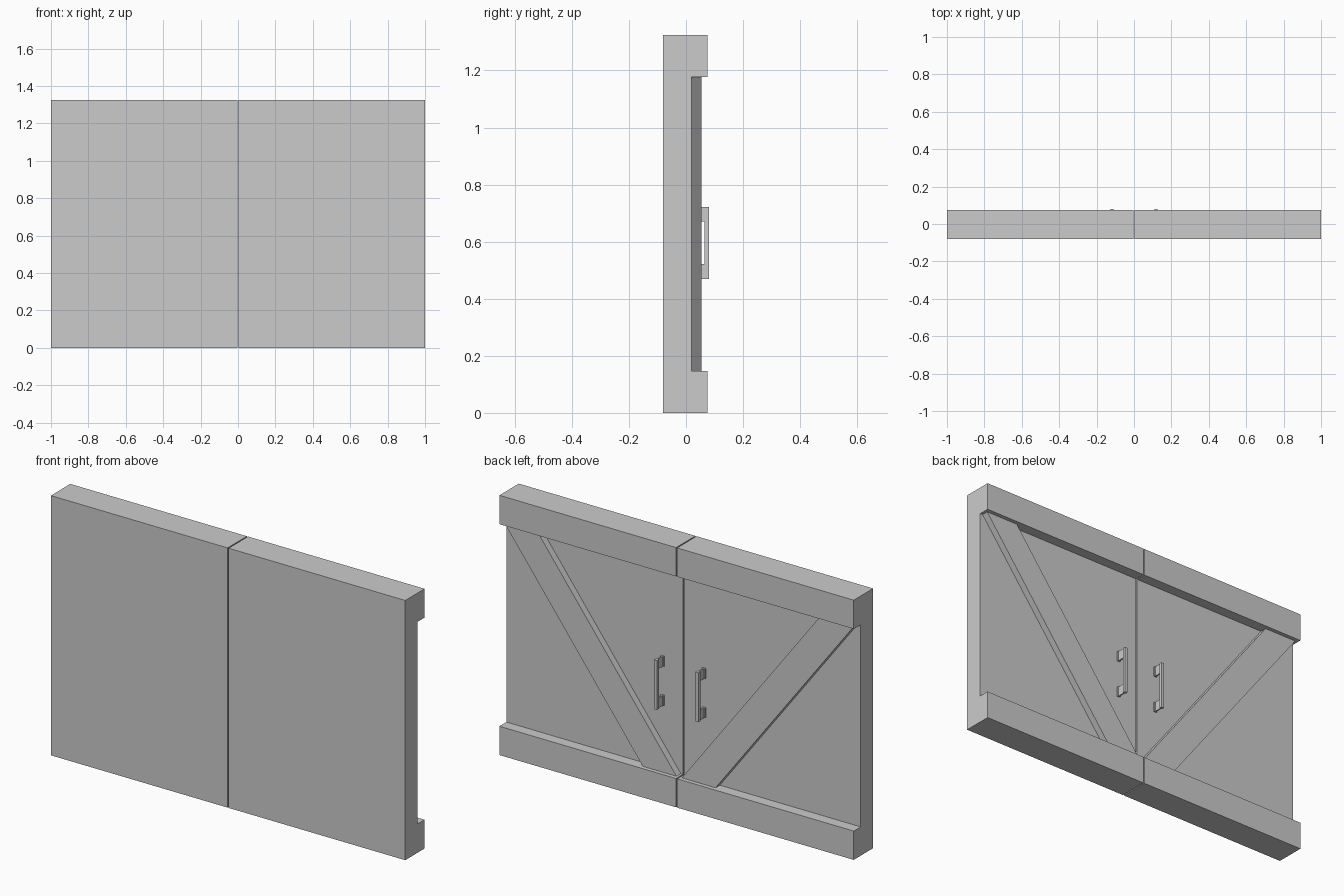
import bpy
import bmesh
from mathutils import Vector

cube = bpy.data.objects.get("Cube")
if cube:
    bpy.data.objects.remove(cube, do_unlink=True)

# Single flat grey
grey = bpy.data.materials.new("plain grey")
grey.use_nodes = True
grey.diffuse_color = (0.6, 0.6, 0.6, 1)
grey.node_tree.nodes["Principled BSDF"].inputs["Base Color"].default_value = (0.6, 0.6, 0.6, 1)

HEIGHT, RAIL = 1.325, 0.147
FRONT, PANEL_BACK, BRACE_BACK, RAIL_BACK = -0.08, 0.02, 0.055, 0.076
SEAM = 0.003


def extrude(name, profile, direction):
    """Sweep a closed flat profile along a vector into a solid."""
    bm = bmesh.new()
    face = bm.faces.new([bm.verts.new(p) for p in profile])
    swept = bmesh.ops.extrude_face_region(bm, geom=[face])["geom"]
    verts = [g for g in swept if isinstance(g, bmesh.types.BMVert)]
    bmesh.ops.translate(bm, verts=verts, vec=Vector(direction))
    bmesh.ops.recalc_face_normals(bm, faces=bm.faces)
    mesh = bpy.data.meshes.new(name)
    bm.to_mesh(mesh)
    bm.free()
    mesh.materials.append(grey)
    obj = bpy.data.objects.new(name, mesh)
    bpy.context.collection.objects.link(obj)
    return obj


def block(name, x, width, y0, y1, z0, z1):
    """Upright box centred on x."""
    a, b = x - width / 2, x + width / 2
    return extrude(name, [(a, y0, z0), (b, y0, z0), (b, y0, z1), (a, y0, z1)], (0, y1 - y0, 0))


for side, s in (("left", 1), ("right", -1)):
    # Door leaf: panel with thick top and bottom rails, as one C section
    top = HEIGHT - RAIL
    section = [(FRONT, 0), (RAIL_BACK, 0), (RAIL_BACK, RAIL), (PANEL_BACK, RAIL),
               (PANEL_BACK, top), (RAIL_BACK, top), (RAIL_BACK, HEIGHT), (FRONT, HEIGHT)]
    extrude(f"{side}_door_leaf", [(s * SEAM, y, z) for y, z in section], (s * (1 - SEAM), 0, 0))

    # Diagonal brace between the rails
    outline = [(0.015, RAIL), (0.205, RAIL), (0.985, top), (0.795, top)]
    extrude(f"{side}_diagonal_brace", [(s * x, PANEL_BACK, z) for x, z in outline],
            (0, BRACE_BACK - PANEL_BACK, 0))

    # Pull handle: grip bar on two thin legs with mounting plates
    x, low, high, foot = s * 0.117, 0.47, 0.722, 0.052
    block(f"{side}_handle_grip", x, 0.017, 0.064, 0.08, low, high)
    for place, z in (("lower", low), ("upper", high - foot)):
        block(f"{side}_{place}_handle_leg", x, 0.007, PANEL_BACK, 0.066, z, z + foot)
        block(f"{side}_{place}_handle_plate", x, 0.017, PANEL_BACK, 0.027, z, z + foot)
